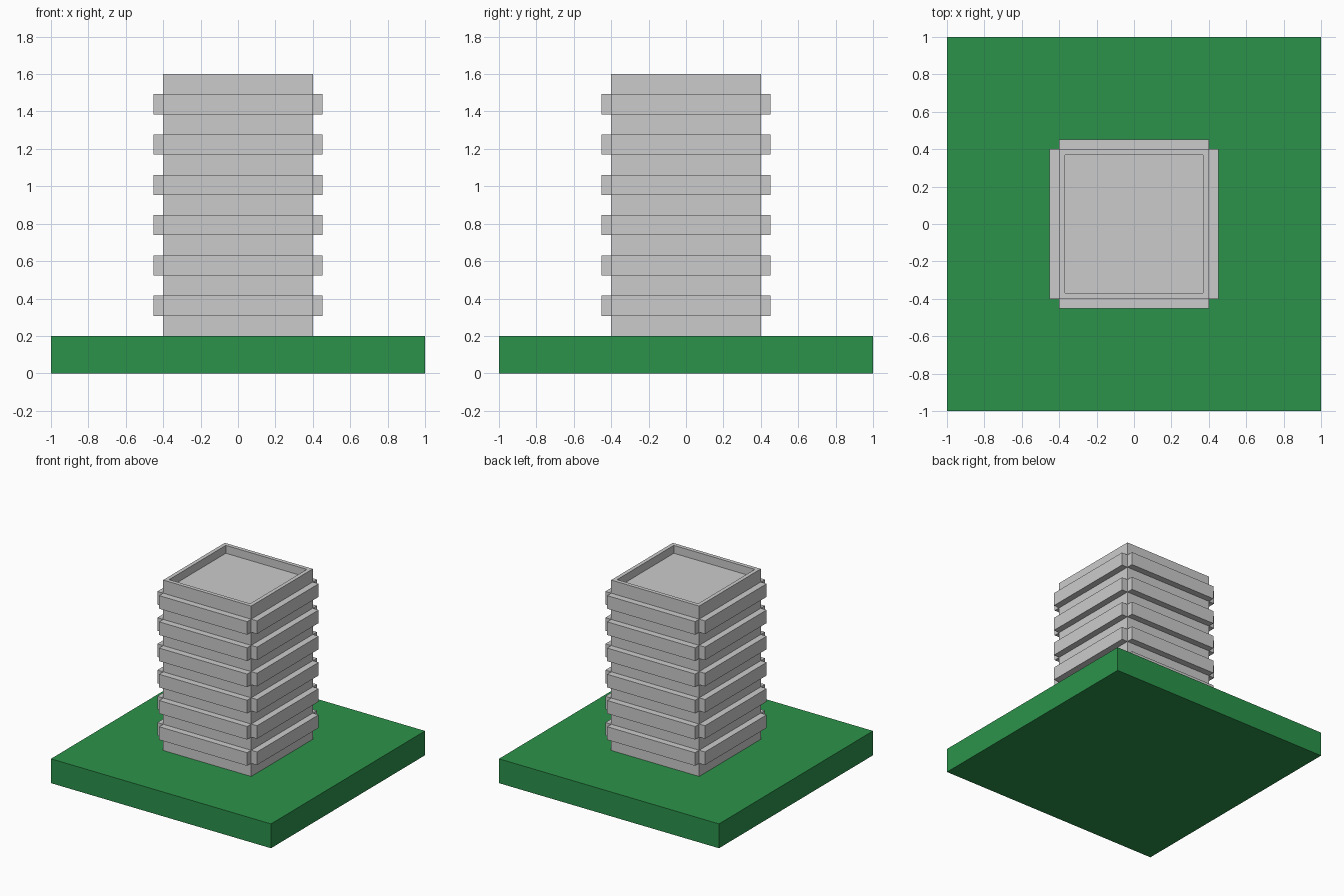
import bpy, bmesh
from mathutils import Vector

if "Cube" in bpy.data.objects:
    bpy.data.objects.remove(bpy.data.objects["Cube"])

GRASS_TOP, ROOF_TOP = 0.2, 1.6
HALF, LEDGE, RIM, RECESS = 0.4, 0.053, 0.045, 0.065
SEGMENTS = 13


def finish(bm, name):
    bmesh.ops.recalc_face_normals(bm, faces=bm.faces)
    mesh = bpy.data.meshes.new(name)
    bm.to_mesh(mesh)
    bm.free()
    obj = bpy.data.objects.new(name, mesh)
    bpy.context.collection.objects.link(obj)
    return obj


def box(bm, size, centre):
    verts = bmesh.ops.create_cube(bm, size=1)["verts"]
    bmesh.ops.scale(bm, vec=size, verts=verts)
    bmesh.ops.translate(bm, vec=centre, verts=verts)


# Green ground slab
bm = bmesh.new()
box(bm, (2, 2, GRASS_TOP), (0, 0, GRASS_TOP / 2))
slab = finish(bm, "ground_slab")
green = bpy.data.materials.new("green")
green.diffuse_color = (0.024, 0.29, 0.07, 1)
green.use_nodes = True
green.node_tree.nodes["Principled BSDF"].inputs["Base Color"].default_value = green.diffuse_color
slab.data.materials.append(green)

# Tower block, split into equal floors by loop cuts
bm = bmesh.new()
height = ROOF_TOP - GRASS_TOP
box(bm, (2 * HALF, 2 * HALF, height), (0, 0, GRASS_TOP + height / 2))
step = height / SEGMENTS
for i in range(1, SEGMENTS):
    bmesh.ops.bisect_plane(bm, geom=bm.verts[:] + bm.edges[:] + bm.faces[:],
                           plane_co=(0, 0, GRASS_TOP + i * step), plane_no=(0, 0, 1))
bm.normal_update()

# Balcony ledges: every second floor pushed out on each side separately
bands = [f for f in bm.faces if abs(f.normal.z) < 0.5
         and int((f.calc_center_median().z - GRASS_TOP) / step) % 2 == 1]
roof = max(bm.faces, key=lambda f: f.calc_center_median().z)
for face in bmesh.ops.extrude_discrete_faces(bm, faces=bands)["faces"]:
    face.normal_update()
    bmesh.ops.translate(bm, vec=face.normal * LEDGE, verts=face.verts)

# Sunken roof inside a parapet
bmesh.ops.inset_region(bm, faces=[roof], thickness=RIM)
sunk = bmesh.ops.extrude_discrete_faces(bm, faces=[roof])["faces"][0]
bmesh.ops.translate(bm, vec=Vector((0, 0, -RECESS)), verts=sunk.verts)
finish(bm, "tower_block")
